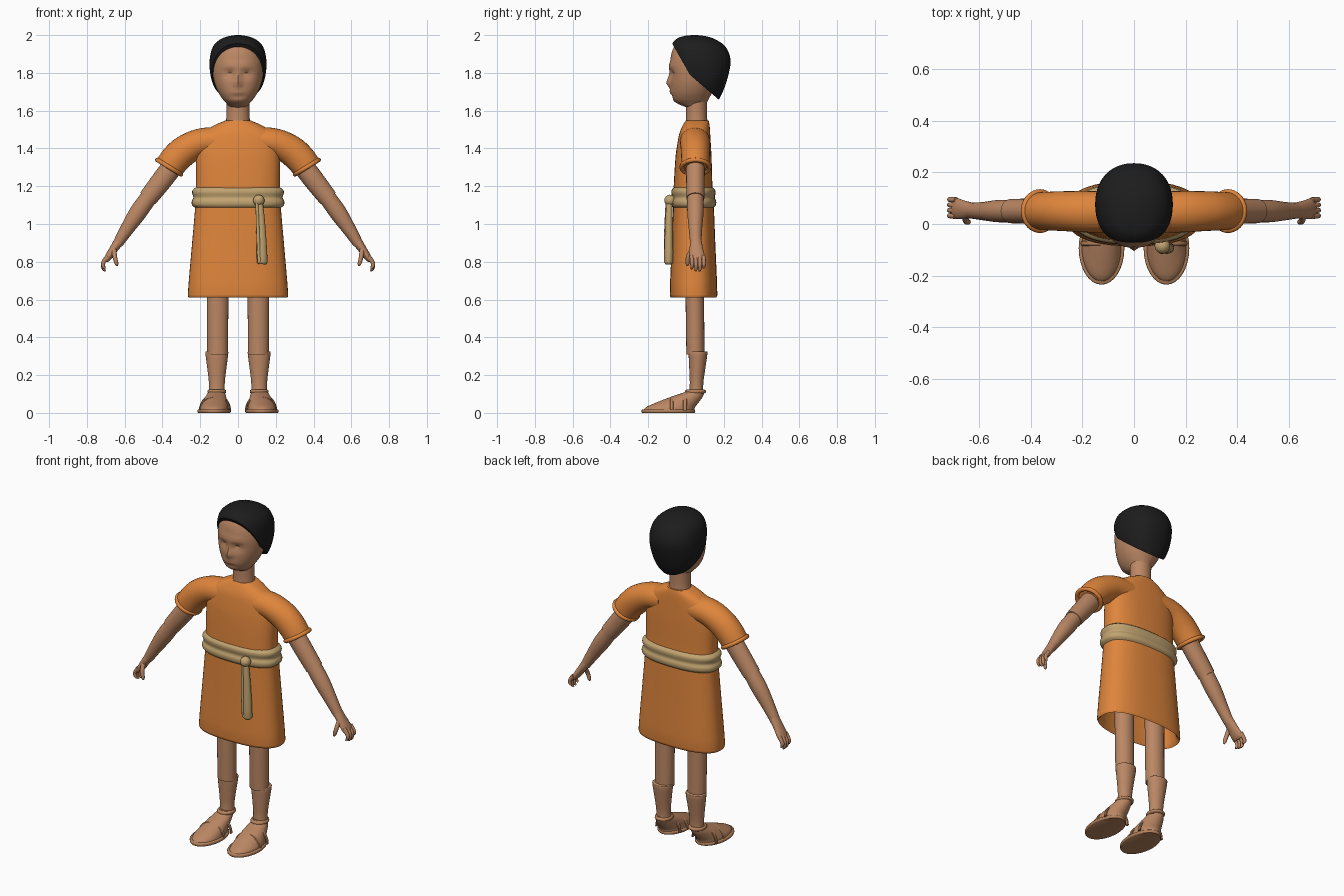
import bpy, bmesh, math
from mathutils import Vector

old = bpy.data.objects.get("Cube")
if old:
    bpy.data.objects.remove(old, do_unlink=True)

parts = []


def material(name, rgb):
    lin = [(c / 255) ** 2.2 for c in rgb] + [1]
    m = bpy.data.materials.new(name)
    m.use_nodes = True
    m.diffuse_color = lin
    m.node_tree.nodes["Principled BSDF"].inputs["Base Color"].default_value = lin
    return m


skin = material("brown skin", (186, 134, 100))
leather = material("tan leather", (180, 129, 92))
cloth = material("orange cloth", (222, 132, 62))
sash = material("beige sash", (192, 162, 112))
black = material("black hair", (34, 34, 34))


def finish(name, bm, mat):
    bmesh.ops.recalc_face_normals(bm, faces=bm.faces)
    me = bpy.data.meshes.new(name)
    bm.to_mesh(me)
    bm.free()
    me.materials.append(mat)
    ob = bpy.data.objects.new(name, me)
    bpy.context.collection.objects.link(ob)
    parts.append(ob)
    return ob


def smooth_rows(rows, steps):
    """Hermite interpolation of (x, y, z, rx, ry) rows by chord length."""
    rows = [Vector(r) for r in rows]
    t = [0]
    for a, b in zip(rows, rows[1:]):
        t.append(t[-1] + (b - a).length)
    last = len(rows) - 1
    m = []
    for i in range(last + 1):
        a, b = max(i - 1, 0), min(i + 1, last)
        m.append((rows[b] - rows[a]) / (t[b] - t[a]))
    out = []
    for i in range(last):
        d = t[i + 1] - t[i]
        for k in range(steps):
            u = k / steps
            h = u * u * (3 - 2 * u)
            out.append(rows[i] * (1 - h) + rows[i + 1] * h
                       + m[i] * (d * u * (1 - u) ** 2) - m[i + 1] * (d * u * u * (1 - u)))
    return out + [rows[-1]]


def loft(rows, n=24, power=2.0, flat=False, steps=4, caps=(True, True)):
    """Skin rings along a path; flat keeps every ring horizontal."""
    rows = smooth_rows(rows, steps)
    bm = bmesh.new()
    rings = []
    for i, r in enumerate(rows):
        a, b = rows[max(i - 1, 0)], rows[min(i + 1, len(rows) - 1)]
        tan = Vector((0, 0, 1)) if flat else Vector((b - a)[:3]).normalized()
        depth = Vector((0, 1, 0))
        depth = (depth - tan * depth.dot(tan)).normalized()
        side = depth.cross(tan)
        ring = []
        for k in range(n):
            c, s = math.cos(math.tau * k / n), math.sin(math.tau * k / n)
            c = math.copysign(abs(c) ** (2 / power), c)
            s = math.copysign(abs(s) ** (2 / power), s)
            ring.append(bm.verts.new(Vector(r[:3]) + side * c * r[3] + depth * s * r[4]))
        rings.append(ring)
    for p, q in zip(rings, rings[1:]):
        for k in range(n):
            bm.faces.new((p[k], p[(k + 1) % n], q[(k + 1) % n], q[k]))
    for ring, cap in ((rings[0], caps[0]), (rings[-1], caps[1])):
        if cap:
            bm.faces.new(ring)
    return bm


def stack(levels, x=0, **kw):
    """Horizontal loft from (z, half width, front y, back y) levels."""
    return loft([(x, (f + b) / 2, z, w, (b - f) / 2) for z, w, f, b in levels], flat=True, **kw)


# Tunic body with an inner lining at the open hem
finish("tunic", stack([(.61, .262, -.08, .16), (.625, .266, -.086, .166), (.9, .243, -.075, .155),
                       (1.1, .226, -.068, .147), (1.2, .222, -.065, .14), (1.36, .222, -.055, .135),
                       (1.43, .215, -.045, .131), (1.48, .19, -.035, .128), (1.52, .13, -.018, .125),
                       (1.547, .07, -.002, .12)], n=48, power=2.5, caps=(False, True)), cloth)
finish("tunic_lining", stack([(1.0, .215, -.05, .13), (.63, .245, -.065, .145), (.61, .262, -.08, .16)],
                             n=48, power=2.5, steps=1, caps=(True, False)), cloth)

# Sash with rolled edges, knot and hanging tail
finish("sash", stack([(1.085, .226, -.066, .145), (1.1, .243, -.078, .158), (1.12, .245, -.08, .16),
                      (1.14, .236, -.073, .153), (1.165, .243, -.078, .157), (1.18, .24, -.076, .154),
                      (1.195, .222, -.062, .138)], n=48, power=2.5), sash)
bm = bmesh.new()
bmesh.ops.create_uvsphere(bm, u_segments=20, v_segments=12, radius=.03)
bmesh.ops.translate(bm, verts=bm.verts, vec=(.11, -.085, 1.125))
finish("sash_knot", bm, sash)
finish("sash_tail", loft([(.112, -.088, 1.13, .018, .016), (.12, -.09, 1, .024, .02),
                          (.128, -.092, .8, .028, .024), (.128, -.092, .787, .02, .016)]), sash)
finish("sash_tail_fold", loft([(.1, -.1, 1.12, .008, .008), (.106, -.108, .95, .009, .008),
                               (.113, -.108, .8, .01, .008)], n=12), sash)

# Neck and head
finish("neck", stack([(1.5, .07, -.005, .12), (1.56, .062, 0, .112), (1.64, .062, .0, .112),
                      (1.7, .066, 0, .115)]), skin)
bm = stack([(1.618, .045, 0, .1), (1.64, .062, -.05, .11), (1.66, .08, -.07, .12),
            (1.7, .106, -.08, .14), (1.76, .128, -.083, .165), (1.84, .136, -.085, .185),
            (1.91, .122, -.075, .18), (1.955, .085, -.05, .145), (1.972, .04, -.015, .1)],
           n=72, power=2.15)


def bump(v, x, z, sx, sz):
    return math.exp(-((abs(v.x) - x) / sx) ** 2 - ((v.z - z) / sz) ** 2)


for v in bm.verts:
    if v.co.y < .02:
        v.co.y += (.016 * bump(v.co, .045, 1.795, .034, .02) - .008 * bump(v.co, .035, 1.835, .05, .018)
                   - .02 * bump(v.co, 0, 1.745, .02, .022) - .009 * bump(v.co, 0, 1.78, .014, .03)
                   - .007 * bump(v.co, 0, 1.697, .035, .012) + .006 * bump(v.co, 0, 1.675, .04, .008))
finish("head", bm, skin)

# Hair cap trimmed along the sloping hairline
bm = stack([(1.655, .06, .07, .172), (1.7, .112, 0, .195), (1.78, .144, -.06, .222),
            (1.87, .15, -.087, .236), (1.94, .132, -.08, .208), (1.98, .09, -.05, .15),
            (1.995, .045, -.01, .1), (2.0, .012, .03, .06)], n=48, power=2.2)
for a, b in (((-.07, 1.95), (.02, 1.79)), ((.02, 1.79), (.16, 1.67))):
    normal = Vector((0, a[1] - b[1], b[0] - a[0]))
    cut = bmesh.ops.bisect_plane(bm, geom=bm.verts[:] + bm.edges[:] + bm.faces[:],
                                 plane_co=(0, a[0], a[1]), plane_no=normal, clear_inner=True)
    edges = [e for e in cut["geom_cut"] if isinstance(e, bmesh.types.BMEdge)]
    bmesh.ops.holes_fill(bm, edges=edges)
finish("hair", bm, black)

for s, tag in ((1, "left"), (-1, "right")):
    def limb(name, rows, mat, **kw):
        return finish(tag + "_" + name, loft([(s * r[0], *r[1:]) for r in rows], **kw), mat)

    # Sleeve and cuff
    limb("sleeve", [(.1, .046, 1.44, .075, .08), (.2, .048, 1.43, .075, .08), (.28, .05, 1.39, .08, .077),
                    (.33, .05, 1.345, .08, .075), (.365, .05, 1.3, .077, .073)], cloth, n=32)
    bpy.ops.mesh.primitive_torus_add(major_segments=36, minor_segments=10, major_radius=.073,
                                     minor_radius=.012, location=(s * .365, .05, 1.301),
                                     rotation=(0, -s * .55, 0))
    cuff = bpy.context.object
    cuff.name = tag + "_cuff"
    cuff.data.materials.append(cloth)
    parts.append(cuff)

    # Arm, palm, fingers and thumb
    limb("upper_arm", [(.32, .05, 1.34, .055, .05), (.4, .05, 1.235, .055, .049),
                       (.478, .05, 1.135, .05, .047)], skin)
    limb("forearm", [(.47, .05, 1.145, .045, .044), (.53, .05, 1.06, .046, .043),
                     (.59, .05, .97, .036, .035), (.637, .052, .895, .027, .03)], skin)
    limb("palm", [(.625, .052, .915, .028, .03), (.66, .055, .865, .022, .036),
                  (.69, .06, .82, .018, .041), (.7, .061, .805, .012, .038)], skin)
    for i, tip in enumerate((.762, .752, .75, .767)):
        y = .03 + .021 * i
        limb("finger_%d" % (i + 1), [(.69, y, .83, .012, .011), (.714, y + .002, .793, .011, .01),
                                     (.712, y + .002, tip + .012, .009, .009),
                                     (.703, y, tip, .004, .005)], skin, n=12)
    limb("thumb", [(.657, .035, .87, .013, .014), (.652, .012, .825, .012, .012),
                   (.643, .008, .79, .01, .01), (.64, .008, .778, .004, .004)], skin, n=12)

    # Leg, shin wrap and ankle band
    limb("leg", [(.108, .047, 1.0, .058, .05), (.108, .047, .6, .057, .049),
                 (.108, .05, .31, .055, .048)], skin, flat=True)
    limb("shin", [(.112, .064, .326, .056, .045), (.112, .064, .322, .061, .05),
                  (.112, .06, .24, .051, .043), (.112, .056, .16, .042, .036),
                  (.112, .054, .1, .042, .037)], skin, flat=True)
    limb("ankle_band", [(.112, .05, .102, .042, .044), (.112, .05, .108, .049, .055),
                        (.112, .05, .118, .049, .055), (.112, .05, .124, .042, .044)],
         leather, flat=True)

    # Foot, sole and straps
    limb("foot", [(.126, -.092, .012, .078, .136), (.126, -.082, .03, .074, .13),
                  (.122, -.045, .055, .066, .112), (.118, .004, .085, .055, .084),
                  (.114, .048, .112, .043, .05), (.112, .052, .125, .04, .042)],
         skin, flat=True, n=32)
    limb("sole", [(.126, -.094, 0, .084, .138), (.126, -.094, .004, .088, .141),
                  (.126, -.094, .015, .088, .141), (.126, -.094, .019, .083, .137)],
         leather, flat=True, n=32, steps=2)
    for name, y, h, w in (("front_strap", -.075, .068, .08), ("rear_strap", -.005, .084, .079)):
        arch = [(.122 + w * math.cos(math.pi * i / 12), y, .012 + h * math.sin(math.pi * i / 12), .006, .01)
                for i in range(13)]
        limb(name, arch, leather, n=8, steps=2)

bpy.ops.object.select_all(action="DESELECT")
for ob in parts:
    ob.select_set(True)
bpy.context.view_layer.objects.active = parts[0]
bpy.ops.object.shade_smooth_by_angle(angle=math.radians(40))
